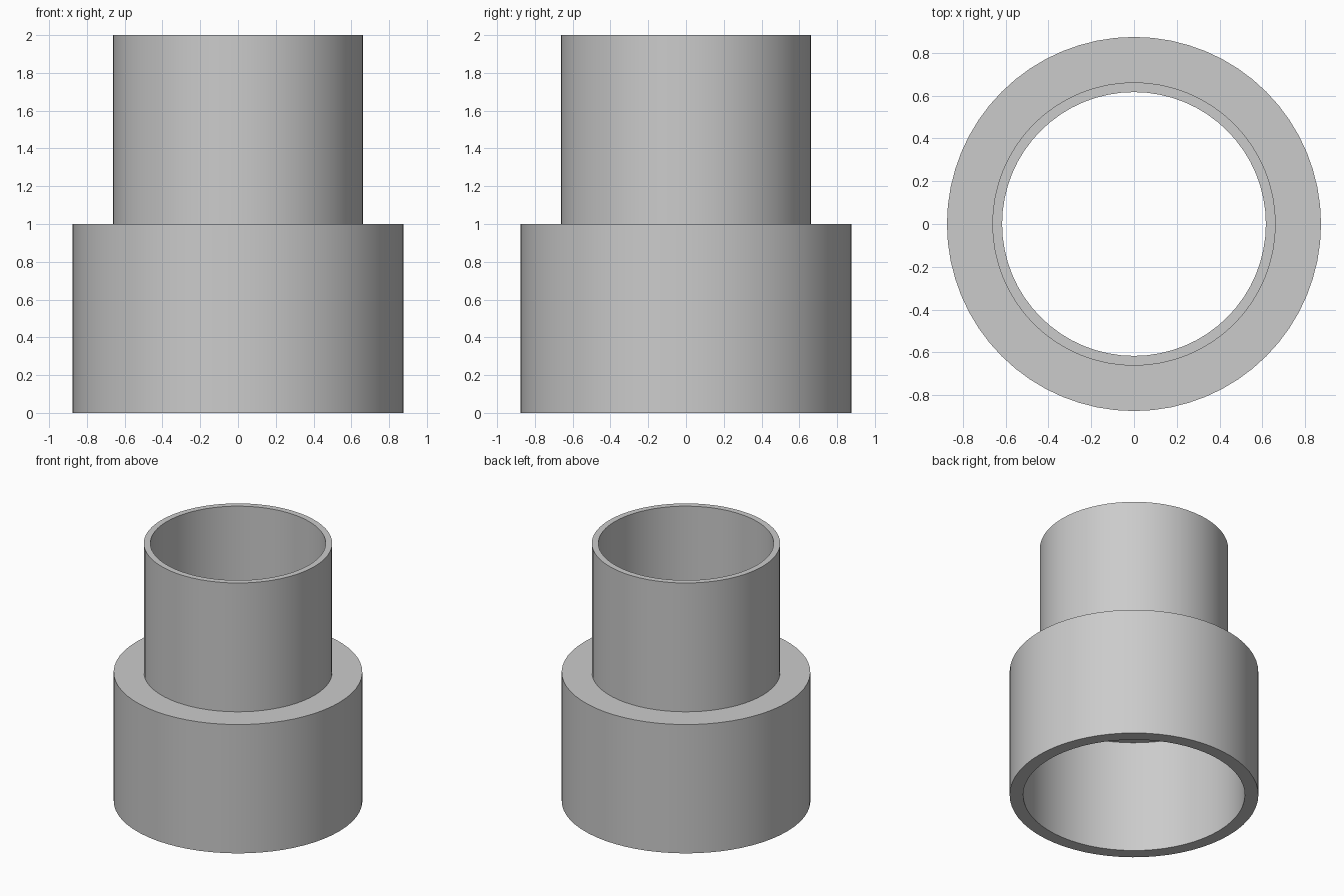
import bpy
import bmesh
import math

cube = bpy.data.objects.get("Cube")
if cube:
    bpy.data.objects.remove(cube, do_unlink=True)

SEGMENTS = 64

# Plain grey material
grey = bpy.data.materials.new("plain_grey")
grey.use_nodes = True
colour = (0.6, 0.6, 0.6, 1.0)
grey.diffuse_color = colour
grey.node_tree.nodes["Principled BSDF"].inputs["Base Color"].default_value = colour


def lathe(name, profile):
    """Revolve a closed (radius, height) profile about z."""
    bm = bmesh.new()
    rings = []
    for r, z in profile:
        angles = [2 * math.pi * i / SEGMENTS for i in range(SEGMENTS)]
        rings.append([bm.verts.new((r * math.cos(a), r * math.sin(a), z)) for a in angles])
    for a, b in zip(rings, rings[1:] + rings[:1]):
        for i in range(SEGMENTS):
            j = (i + 1) % SEGMENTS
            bm.faces.new((a[i], a[j], b[j], b[i]))
    bmesh.ops.recalc_face_normals(bm, faces=bm.faces)
    mesh = bpy.data.meshes.new(name)
    bm.to_mesh(mesh)
    bm.free()
    mesh.materials.append(grey)
    obj = bpy.data.objects.new(name, mesh)
    bpy.context.collection.objects.link(obj)
    bpy.ops.object.select_all(action="DESELECT")
    obj.select_set(True)
    bpy.context.view_layer.objects.active = obj
    bpy.ops.object.shade_smooth_by_angle(angle=math.radians(30))
    return obj


# Wide socket, inner ledge and narrow spigot as one hollow section
lathe("stepped_pipe_adapter", [
    (0.875, 0), (0.875, 1), (0.663, 1), (0.663, 2),
    (0.617, 2), (0.617, 0.875), (0.78, 0.875), (0.78, 0),
])
